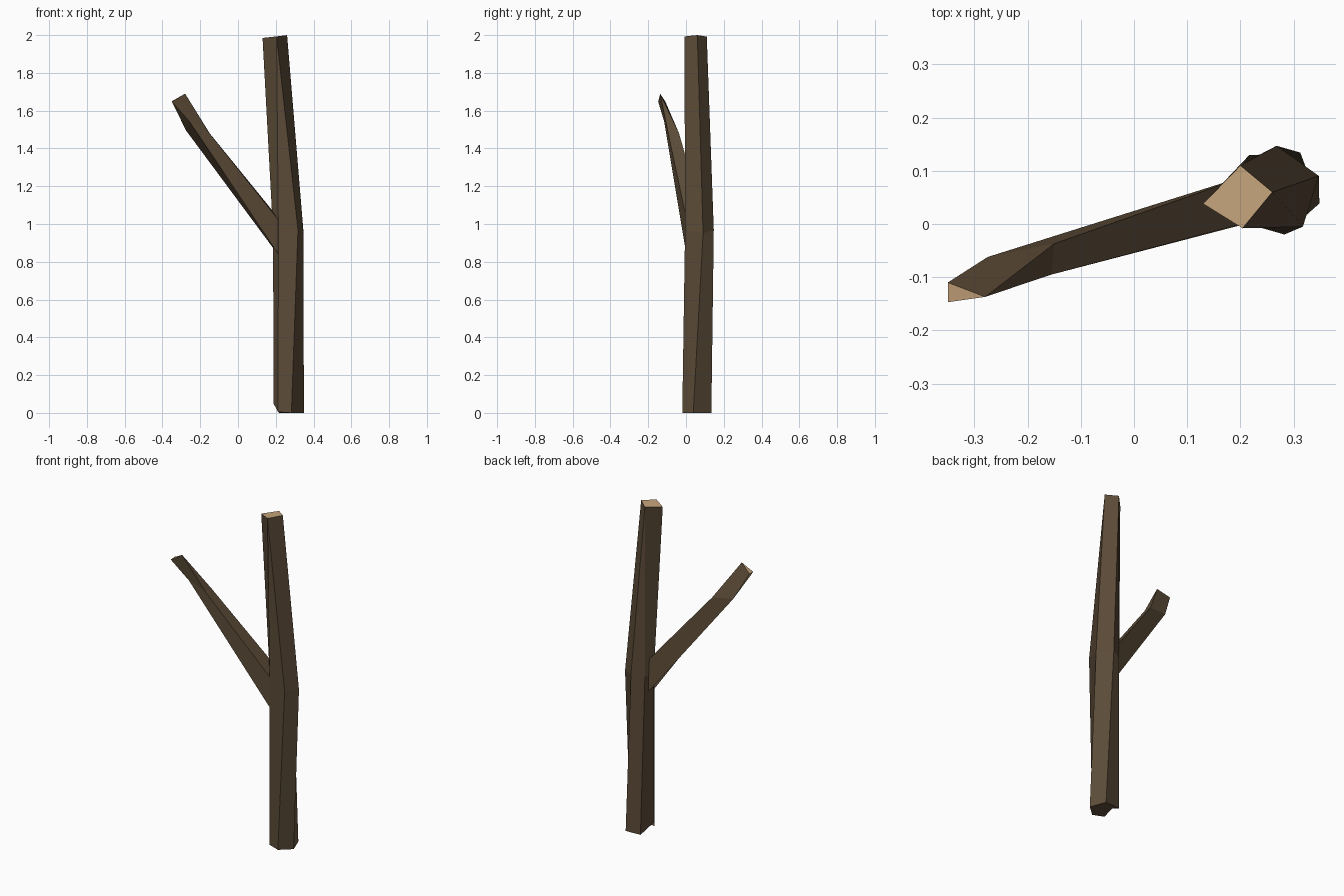
import bpy, bmesh
from math import cos, sin, radians

if "Cube" in bpy.data.objects:
    bpy.data.objects.remove(bpy.data.objects["Cube"])


def material(name, color):
    m = bpy.data.materials.new(name)
    m.diffuse_color = (*color, 1)
    m.use_nodes = True
    m.node_tree.nodes["Principled BSDF"].inputs["Base Color"].default_value = m.diffuse_color
    return m


bark = material("bark", (0.105, 0.07, 0.038))
wood = material("cut_wood", (0.56, 0.37, 0.2))


def loft(name, rings):
    """Skin equal-count rings; the last ring is capped with cut wood."""
    bm = bmesh.new()
    loops = [[bm.verts.new(p) for p in ring] for ring in rings]
    n = len(loops[0])
    for a, b in zip(loops, loops[1:]):
        for i in range(n):
            j = (i + 1) % n
            bm.faces.new((a[i], a[j], b[j], b[i]))
    bm.faces.new(loops[0][::-1])
    bm.faces.new(loops[-1]).material_index = 1
    # repeated points merge so sides can taper away
    bmesh.ops.remove_doubles(bm, verts=bm.verts[:], dist=0.0005)
    bmesh.ops.dissolve_degenerate(bm, dist=0.0005, edges=bm.edges[:])
    bmesh.ops.recalc_face_normals(bm, faces=bm.faces[:])
    mesh = bpy.data.meshes.new(name)
    bm.to_mesh(mesh)
    bm.free()
    mesh.materials.append(bark)
    mesh.materials.append(wood)
    obj = bpy.data.objects.new(name, mesh)
    bpy.context.collection.objects.link(obj)
    return obj


def trunk_ring(angles, heights):
    r = 0.084
    return [(0.268 + r * cos(radians(a)), 0.063 + r * sin(radians(a)), z)
            for a, z in zip(angles, heights)]


# trunk: chipped base, bend at mid height, four-sided sawn top
left, back = (0.13, 0.038, 1.985), (0.2, 0.11, 1.992)
right, front = (0.26, 0.06, 2.0), (0.204, -0.008, 1.993)
loft("trunk", [
    trunk_ring((-80, -17, 58, 128, 198, 228), (0, 0, 0, 0, 0.05, 0.005)),
    trunk_ring((-54, 19, 90, 145, 192, 230),
               (0.97, 0.95, 0.97, 0.96, 0.95, 0.95)),
    [front, right, back, back, left, front],
])

# side branch: four sides tapering to a three-sided sawn tip
tip = (-0.28, -0.137, 1.69)
loft("side_branch", [
    [(0.24, 0.1, 1.0), (0.24, 0.095, 0.8), (0.24, 0.008, 0.8), (0.24, 0.01, 0.99)],
    [(-0.15, -0.037, 1.48), (-0.275, -0.062, 1.495),
     (-0.255, -0.115, 1.54), (-0.155, -0.095, 1.485)],
    [tip, (-0.35, -0.11, 1.65), (-0.35, -0.147, 1.647), tip],
])
